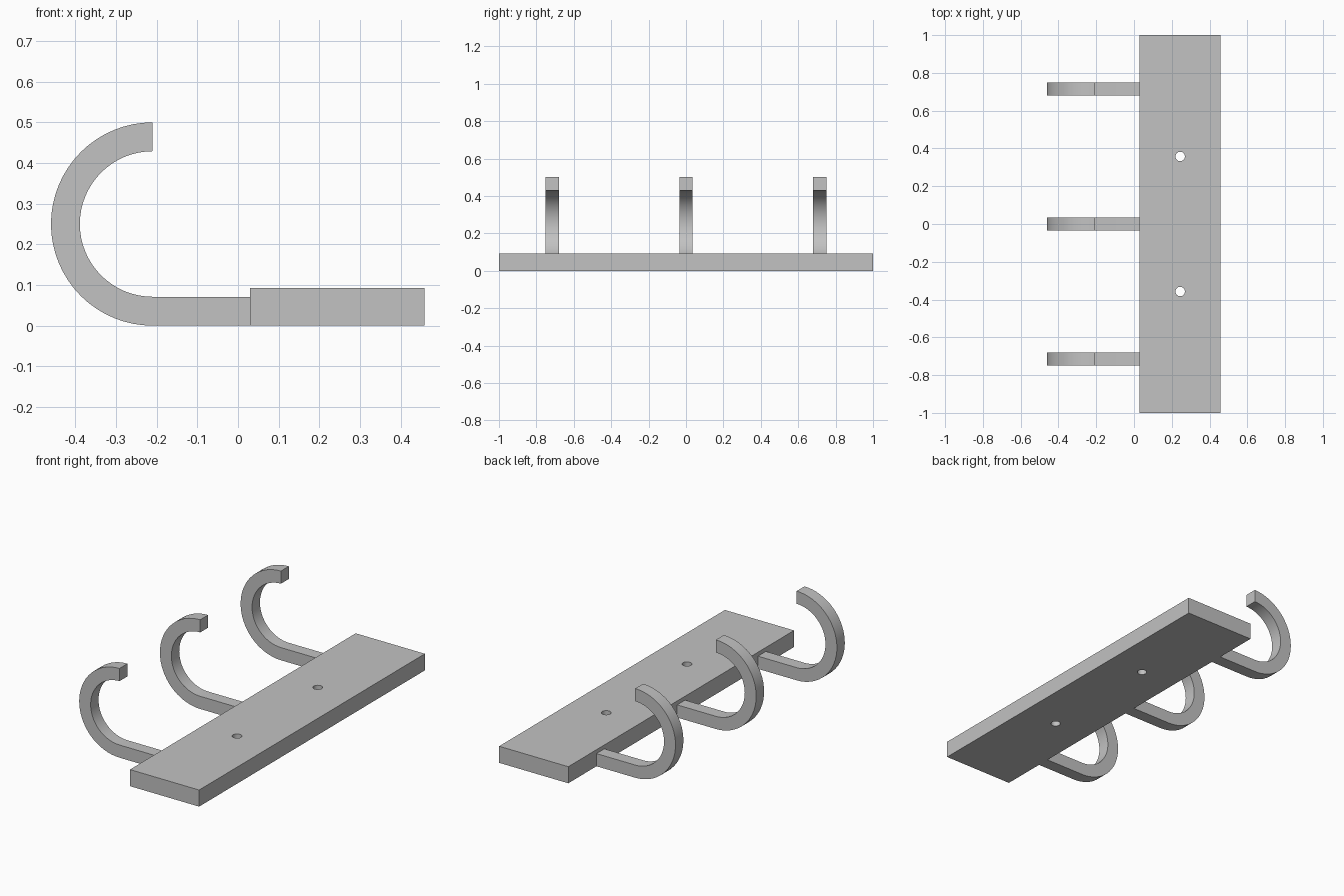
import bpy, bmesh, math

if "Cube" in bpy.data.objects:
    bpy.data.objects.remove(bpy.data.objects["Cube"], do_unlink=True)

# Single grey material
GREY = (0.54, 0.54, 0.54, 1)
grey = bpy.data.materials.new("plain_grey")
grey.use_nodes = True
grey.diffuse_color = GREY
grey.node_tree.nodes["Principled BSDF"].inputs["Base Color"].default_value = GREY

PLATE_LEFT, PLATE_RIGHT, PLATE_HEIGHT = 0.03, 0.459, 0.093
HOOK_X, HOOK_RADIUS, HOOK_THICK, HOOK_WIDTH = -0.21, 0.25, 0.071, 0.07
HOOK_SPACING = 0.715
ARC_STEPS = 32


def smooth(obj):
    bpy.ops.object.select_all(action="DESELECT")
    obj.select_set(True)
    bpy.context.view_layer.objects.active = obj
    bpy.ops.object.shade_smooth_by_angle(angle=math.radians(30))


def arc(radius):
    """Half circle from the bottom, round the left, to the top."""
    for i in range(ARC_STEPS + 1):
        a = math.pi * i / ARC_STEPS
        yield HOOK_X - radius * math.sin(a), HOOK_RADIUS - radius * math.cos(a)


def make_hook(name, y):
    """Sweep a rectangular section along the shank and the half circle."""
    inner_radius = HOOK_RADIUS - HOOK_THICK
    outer = [(PLATE_LEFT, 0)] + list(arc(HOOK_RADIUS))
    inner = [(PLATE_LEFT, HOOK_THICK)] + list(arc(inner_radius))
    bm = bmesh.new()
    rings = []
    for (ox, oz), (ix, iz) in zip(outer, inner):
        lo, hi = y - HOOK_WIDTH / 2, y + HOOK_WIDTH / 2
        corners = ((ox, lo, oz), (ox, hi, oz), (ix, hi, iz), (ix, lo, iz))
        rings.append([bm.verts.new(c) for c in corners])
    for a, b in zip(rings, rings[1:]):
        for k in range(4):
            n = (k + 1) % 4
            bm.faces.new((a[k], a[n], b[n], b[k]))
    bm.faces.new(rings[0])
    bm.faces.new(rings[-1])
    bmesh.ops.recalc_face_normals(bm, faces=bm.faces)
    mesh = bpy.data.meshes.new(name)
    bm.to_mesh(mesh)
    bm.free()
    obj = bpy.data.objects.new(name, mesh)
    bpy.context.collection.objects.link(obj)
    mesh.materials.append(grey)
    smooth(obj)


# Mounting plate
bpy.ops.mesh.primitive_cube_add(
    size=1, location=((PLATE_LEFT + PLATE_RIGHT) / 2, 0, PLATE_HEIGHT / 2))
plate = bpy.context.object
plate.name = "mounting_plate"
plate.scale = (PLATE_RIGHT - PLATE_LEFT, 2, PLATE_HEIGHT)
bpy.ops.object.transform_apply(location=True, rotation=False, scale=True)
plate.data.materials.append(grey)

# Screw holes drilled through the plate
for side in (-1, 1):
    bpy.ops.mesh.primitive_cylinder_add(
        vertices=32, radius=0.025, depth=0.4,
        location=((PLATE_LEFT + PLATE_RIGHT) / 2, side * HOOK_SPACING / 2, 0.05))
    cutter = bpy.context.object
    cutter.name = "hole_cutter"
    cutter.hide_render = True
    cutter.data.materials.append(grey)
    cut = plate.modifiers.new("screw_hole", "BOOLEAN")
    cut.operation = "DIFFERENCE"
    cut.solver = "EXACT"
    cut.object = cutter
    bpy.context.view_layer.objects.active = plate
    bpy.ops.object.modifier_apply(modifier=cut.name)
    bpy.data.objects.remove(cutter, do_unlink=True)
smooth(plate)

# Three hooks along the plate edge
for i, place in enumerate(("front", "middle", "back")):
    make_hook(place + "_hook", (i - 1) * HOOK_SPACING)
